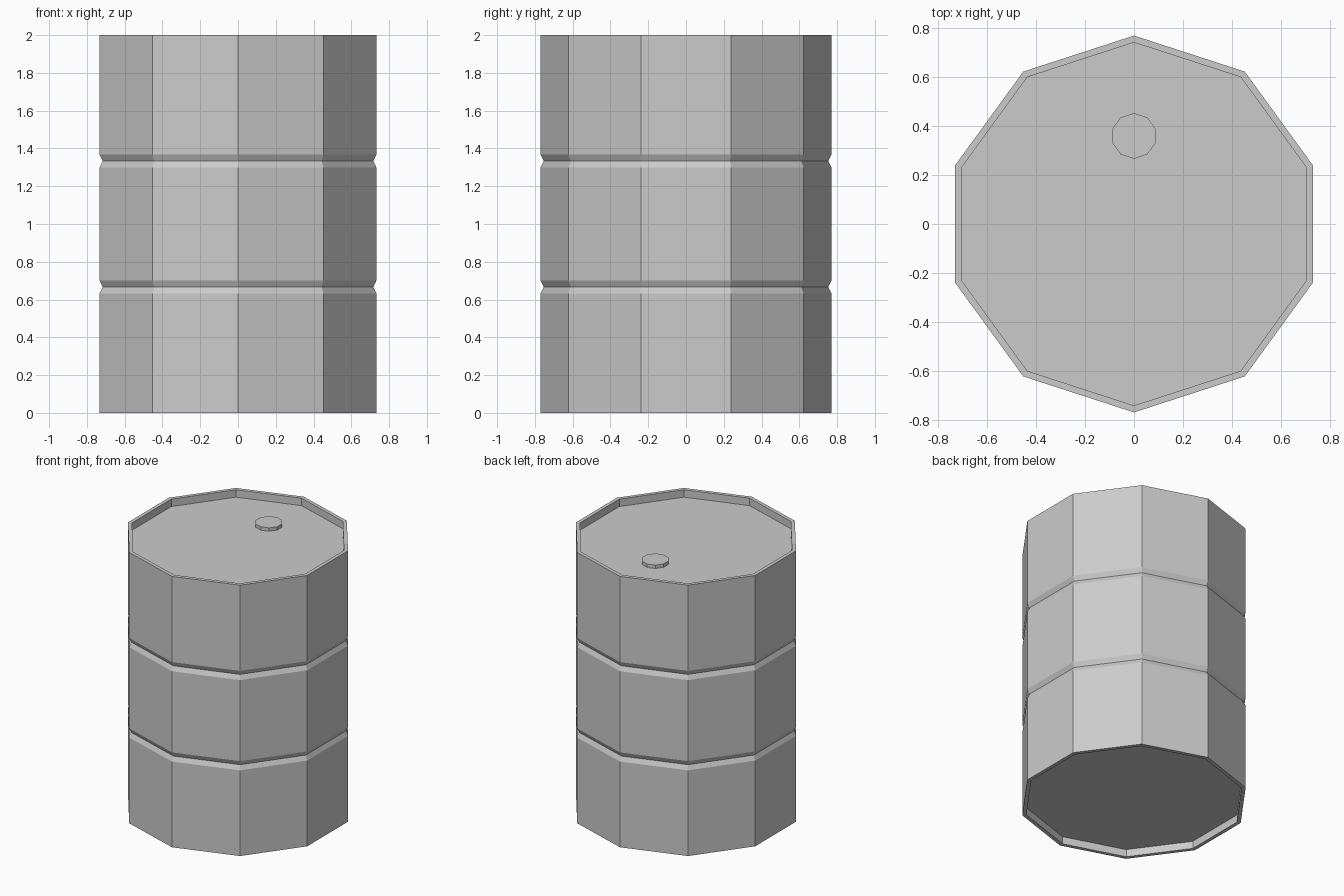
import bpy, bmesh
from math import sin, cos, pi

if "Cube" in bpy.data.objects:
    bpy.data.objects.remove(bpy.data.objects["Cube"])

SIDES = 10


def lathe(name, profile, centre=(0, 0, 0)):
    """Revolve a (radius, z) profile into a closed, flat-faced ten-sided solid."""
    bm = bmesh.new()
    rings = []
    for r, z in profile:
        rings.append([bm.verts.new((r * sin(2 * pi * i / SIDES),
                                    r * cos(2 * pi * i / SIDES), z))
                      for i in range(SIDES)])
    for a, b in zip(rings, rings[1:]):
        for i in range(SIDES):
            j = (i + 1) % SIDES
            bm.faces.new((a[i], a[j], b[j], b[i]))
    bm.faces.new(rings[0])
    bm.faces.new(rings[-1])
    bmesh.ops.recalc_face_normals(bm, faces=bm.faces)
    mesh = bpy.data.meshes.new(name)
    bm.to_mesh(mesh)
    bm.free()
    obj = bpy.data.objects.new(name, mesh)
    obj.location = centre
    bpy.context.collection.objects.link(obj)
    return obj


R, RIM, RECESS = 0.77, 0.742, 0.055
GROOVE_HALF, GROOVE_DEPTH = 0.034, 0.017

# Drum body: recessed base, two V grooves round the wall, recessed lid
profile = [(RIM, RECESS), (RIM, 0), (R, 0)]
for z in (2 / 3, 4 / 3):
    profile += [(R, z - GROOVE_HALF), (R - GROOVE_DEPTH, z), (R, z + GROOVE_HALF)]
profile += [(R, 2), (RIM, 2), (RIM, 2 - RECESS)]
lathe("drum_body", profile)

# Filler cap on the lid, towards the back
lathe("filler_cap", [(0.093, -0.005), (0.093, 0.025)], (0, 0.36, 2 - RECESS))
